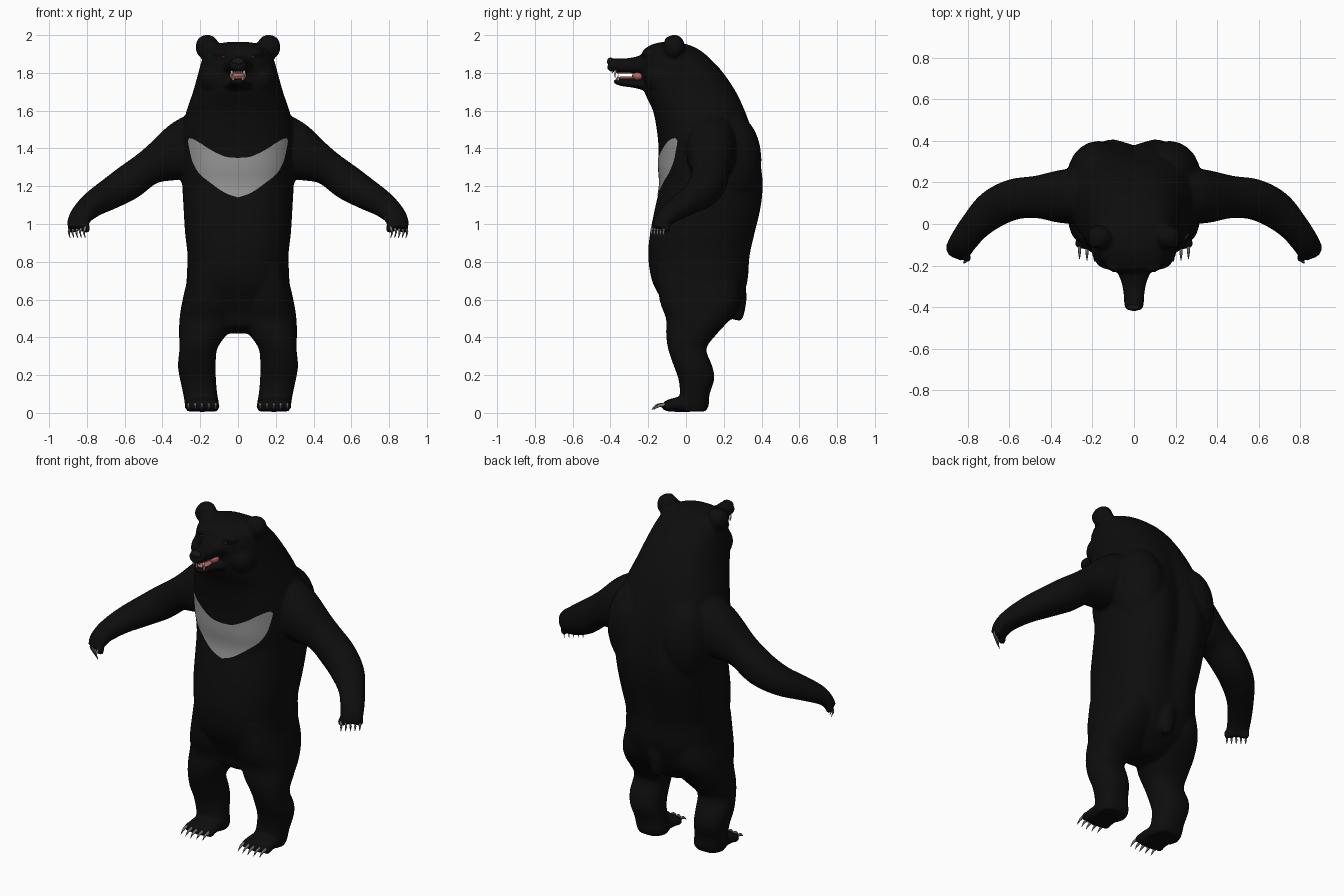
import bpy, bmesh, math
from mathutils import Vector, Matrix
from mathutils.bvhtree import BVHTree

cube = bpy.data.objects.get("Cube")
if cube:
    bpy.data.objects.remove(cube, do_unlink=True)


def material(name, rgb, rough=0.8):
    m = bpy.data.materials.new(name)
    m.use_nodes = True
    m.diffuse_color = (*rgb, 1)
    node = m.node_tree.nodes["Principled BSDF"]
    node.inputs["Base Color"].default_value = (*rgb, 1)
    node.inputs["Roughness"].default_value = rough
    return m


FUR = material("black fur", (0.004, 0.004, 0.004))
CREAM = material("pale chest fur", (0.3, 0.3, 0.3))
CLAW = material("grey claw", (0.2, 0.19, 0.18))
PINK = material("pink mouth", (0.5, 0.14, 0.12))
TOOTH = material("white tooth", (0.75, 0.73, 0.66))
EYE = material("dark red eye", (0.06, 0.008, 0.006), 0.3)
NOSE = material("dark nose", (0.008, 0.007, 0.007), 0.5)


def spline(rows, steps=4):
    """Catmull-Rom through rows of numbers."""
    rows = [Vector(r) for r in rows]
    ext = [rows[0]] + rows + [rows[-1]]
    out = []
    for a, b, c, d in zip(ext, ext[1:], ext[2:], ext[3:]):
        for i in range(steps):
            t = i / steps
            out.append(b + (c - a) * (t / 2) + (a * 2 - b * 5 + c * 4 - d) * (t * t / 2)
                       + (b * 3 - a - c * 3 + d) * (t ** 3 / 2))
    return out + [rows[-1]]


def oval(k, count, power):
    """Point k on a unit superellipse."""
    a = 2 * math.pi * k / count
    c, s = math.cos(a), math.sin(a)
    return (math.copysign(abs(c) ** (2 / power), c), math.copysign(abs(s) ** (2 / power), s))


def skin(bm, rings):
    """Join rings of points into a closed skin."""
    loops = [[bm.verts.new(p) for p in ring] for ring in rings]
    for lo, hi in zip(loops, loops[1:]):
        for k in range(len(lo)):
            j = (k + 1) % len(lo)
            bm.faces.new((lo[k], lo[j], hi[j], hi[k]))
    bm.faces.new(loops[0][::-1])
    bm.faces.new(loops[-1])


def column(bm, rows, side=1, power=2.4, groove=0.0, count=48):
    """Upright skin from rows of z, centre x, half width, front y, back y."""
    rings = []
    for z, cx, hw, yf, yb in spline(rows):
        ring = []
        for k in range(count):
            u, v = oval(k, count, power)
            x, y = hw * u, (yf + yb) / 2 + v * (yb - yf) / 2
            if v > 0:
                fade = math.exp(-((z - 1.15) / 0.4) ** 2)
                y -= groove * fade * math.exp(-(x / 0.07) ** 2)
            ring.append((side * (cx + x), y, z))
        rings.append(ring)
    skin(bm, rings)


def tube(bm, rows, side=1, power=2.2, count=24, steps=4):
    """Skin along a path from rows of x, y, z, half width, half height."""
    pts = spline(rows, steps)
    rings = []
    for i, p in enumerate(pts):
        t = (pts[min(i + 1, len(pts) - 1)].xyz - pts[max(i - 1, 0)].xyz).normalized()
        ref = Vector((0, 0, 1)) if abs(t.z) < 0.95 else Vector((0, 1, 0))
        across = t.cross(ref).normalized()
        up = across.cross(t)
        ring = []
        for k in range(count):
            u, v = oval(k, count, power)
            q = p.xyz + across * u * p[3] + up * v * p[4]
            ring.append((q.x * side, q.y, q.z))
        rings.append(ring)
    skin(bm, rings)


def ball(bm, centre, size):
    m = Matrix.Translation(centre) @ Matrix.Diagonal((*size, 1))
    bmesh.ops.create_uvsphere(bm, u_segments=20, v_segments=14, radius=1, matrix=m)


def finish(bm, name, mat, recalc=True):
    if recalc:
        bmesh.ops.recalc_face_normals(bm, faces=bm.faces[:])
    for f in bm.faces:
        f.smooth = True
    me = bpy.data.meshes.new(name)
    bm.to_mesh(me)
    bm.free()
    me.materials.append(mat)
    ob = bpy.data.objects.new(name, me)
    bpy.context.scene.collection.objects.link(ob)
    return ob


# Torso, neck and skull
bm = bmesh.new()
column(bm, [(.42, 0, .06, -.01, .14), (.46, 0, .14, -.07, .2), (.52, 0, .21, -.09, .26),
            (.6, 0, .265, -.13, .30), (.7, 0, .272, -.18, .335), (.83, 0, .267, -.2, .35),
            (.95, 0, .28, -.19, .378), (1.08, 0, .288, -.165, .41), (1.2, 0, .295, -.14, .422),
            (1.3, 0, .3, -.145, .412), (1.4, 0, .305, -.145, .39), (1.5, 0, .298, -.155, .358),
            (1.6, 0, .272, -.175, .32), (1.7, 0, .238, -.22, .27), (1.8, 0, .21, -.235, .2),
            (1.87, 0, .19, -.238, .135), (1.92, 0, .165, -.225, .075), (1.95, 0, .115, -.18, .01),
            (1.963, 0, .06, -.13, -.05)], groove=.045)

# Short tail
tube(bm, [(0, .24, .74, .03, .04), (0, .28, .64, .045, .04), (0, .277, .54, .04, .034),
          (0, .275, .49, .025, .02)])

# Muzzle and lower jaw
tube(bm, [(0, -.18, 1.85, .11, .065), (0, -.265, 1.84, .066, .045), (0, -.34, 1.838, .05, .038),
          (0, -.39, 1.842, .048, .037), (0, -.412, 1.848, .036, .026)])
tube(bm, [(0, -.18, 1.735, .1, .04), (0, -.265, 1.742, .056, .023), (0, -.34, 1.749, .043, .019),
          (0, -.382, 1.757, .026, .012)])

for s in (1, -1):
    # Leg
    column(bm, [(.78, .14, .11, -.16, .28), (.6, .155, .138, -.14, .285), (.5, .166, .143, -.106, .235),
                (.42, .185, .127, -.105, .165), (.34, .21, .1, -.095, .108), (.25, .218, .1, -.065, .138),
                (.18, .212, .095, -.04, .15), (.1, .2, .09, -.032, .125), (.04, .19, .09, -.045, .12),
                (.008, .19, .08, -.03, .105)], side=s)
    # Foot and toes
    tube(bm, [(.19, .08, .042, .07, .036), (.19, -.02, .045, .088, .04), (.188, -.08, .04, .09, .034),
              (.188, -.11, .035, .08, .026)], side=s)
    for i in range(5):
        ball(bm, (s * (.118 + .036 * i), -.105 + .006 * abs(i - 2), .036), (.021, .028, .026))
    # Shoulder blade and arm
    ball(bm, (s * .17, .235, 1.34), (.15, .165, .25))
    tube(bm, [(.12, .13, 1.46, .13, .15), (.24, .135, 1.42, .135, .155), (.35, .132, 1.36, .128, .135),
              (.47, .13, 1.3, .102, .094), (.58, .118, 1.22, .098, .093), (.68, .07, 1.157, .092, .08),
              (.765, -.01, 1.105, .074, .066), (.825, -.09, 1.05, .066, .05),
              (.85, -.135, .997, .06, .034), (.855, -.145, .975, .04, .02)], side=s)
    for i in range(5):
        ball(bm, (s * (.802 + .02 * i), -.162 + .015 * i, .99 - .006 * abs(i - 2)), (.02, .022, .028))
    # Cupped ear
    tube(bm, [(.14, -.02, 1.915, .02, .02), (.152, -.038, 1.925, .047, .048), (.162, -.06, 1.935, .061, .066),
              (.166, -.082, 1.937, .056, .06), (.163, -.08, 1.935, .044, .047),
              (.157, -.06, 1.931, .028, .03)], side=s)
    # Brow and cheek
    ball(bm, (s * .085, -.195, 1.905), (.05, .04, .025))
    ball(bm, (s * .12, -.12, 1.77), (.085, .1, .09))

# Blend the parts into one soft skin
body = finish(bm, "body", FUR)
remesh = body.modifiers.new("blend", "REMESH")
remesh.mode = "VOXEL"
remesh.voxel_size = 0.01
soften = body.modifiers.new("soften", "SMOOTH")
soften.factor = 0.5
soften.iterations = 5
depsgraph = bpy.context.evaluated_depsgraph_get()
blended = bpy.data.meshes.new_from_object(body.evaluated_get(depsgraph))
body.modifiers.clear()
body.data = blended
blended.materials.clear()
blended.materials.append(FUR)
blended.shade_smooth()
surface = BVHTree.FromPolygons([v.co for v in blended.vertices], [p.vertices for p in blended.polygons])


def on_front(x, z, lift):
    hit, normal, _, _ = surface.ray_cast(Vector((x, -1, z)), Vector((0, 1, 0)))
    return hit + normal * lift if hit else Vector((x, 0, z))


# Crescent chest patch laid on the skin
low = spline([(0, 1.14), (.07, 1.165), (.15, 1.222), (.205, 1.27), (.238, 1.33), (.255, 1.4), (.262, 1.44)])
top = spline([(0, 1.35), (.06, 1.355), (.11, 1.375), (.155, 1.4), (.2, 1.43), (.235, 1.45), (.255, 1.455)])
half = list(zip(low, top))
bm = bmesh.new()
columns = []
for s, pairs in ((-1, half[:0:-1]), (1, half)):
    for a, b in pairs:
        line = [a.lerp(b, j / 16) for j in range(17)]
        columns.append([bm.verts.new(on_front(s * p.x, p.y, .004)) for p in line])
for left, right in zip(columns, columns[1:]):
    for j in range(16):
        bm.faces.new((left[j], right[j], right[j + 1], left[j + 1]))
finish(bm, "chest_patch", CREAM, recalc=False)

# Claws
bm = bmesh.new()
for s in (1, -1):
    for i in range(5):
        x = .118 + .036 * i
        y = -.12 + .006 * abs(i - 2)
        tube(bm, [(x, y, .044, .008, .01), (x, y - .035, .038, .006, .008),
                  (x, y - .062, .018, .001, .001)], s, 2, 8)
        x, y = .804 + .02 * i, -.172 + .016 * i
        tube(bm, [(x, y, .985, .007, .009), (x + .012, y - .012, .96, .006, .007),
                  (x + .004, y - .004, .925, .001, .001)], s, 2, 8)
finish(bm, "claws", CLAW)

# Mouth lining and tongue
bm = bmesh.new()
ball(bm, (0, -.25, 1.785), (.045, .035, .03))
ball(bm, (0, -.315, 1.772), (.033, .055, .01))
ball(bm, (0, -.32, 1.802), (.036, .06, .006))
finish(bm, "mouth", PINK)

# Fangs and small front teeth
bm = bmesh.new()
for s in (1, -1):
    tube(bm, [(.033, -.375, 1.812, .007, .007), (.032, -.377, 1.79, .005, .005),
              (.031, -.374, 1.772, .001, .001)], s, 2, 8)
    tube(bm, [(.025, -.358, 1.76, .006, .006), (.026, -.36, 1.778, .004, .004),
              (.026, -.358, 1.793, .001, .001)], s, 2, 8)
    for i in range(2):
        ball(bm, (s * (.006 + .011 * i), -.39, 1.806), (.005, .004, .008))
finish(bm, "teeth", TOOTH)

# Nose pad and eyes
bm = bmesh.new()
ball(bm, (0, -.4, 1.86), (.034, .018, .021))
finish(bm, "nose", NOSE)
bm = bmesh.new()
for s in (1, -1):
    ball(bm, on_front(s * .078, 1.884, -.003), (.012, .009, .009))
finish(bm, "eyes", EYE)
